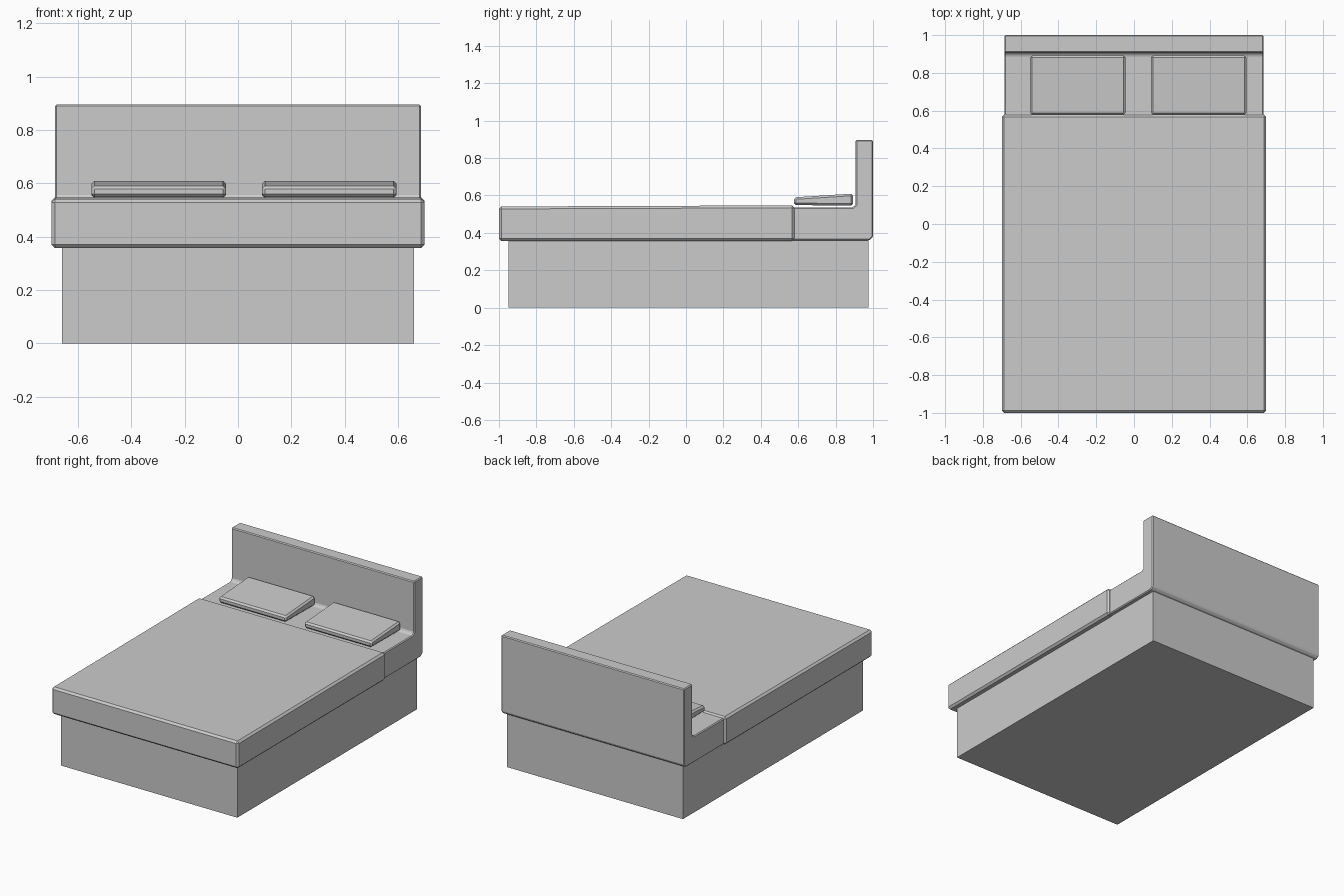
import bpy, bmesh

if "Cube" in bpy.data.objects:
    bpy.data.objects.remove(bpy.data.objects["Cube"])


def extruded(name, profile, x0, x1, bevel=0.0):
    """Extrude a (y, z) side profile along x, with flat chamfered edges."""
    bm = bmesh.new()
    face = bm.faces.new([bm.verts.new((x0, y, z)) for y, z in profile])
    ext = bmesh.ops.extrude_face_region(bm, geom=[face])
    moved = [g for g in ext["geom"] if isinstance(g, bmesh.types.BMVert)]
    bmesh.ops.translate(bm, verts=moved, vec=(x1 - x0, 0, 0))
    bmesh.ops.recalc_face_normals(bm, faces=bm.faces)
    mesh = bpy.data.meshes.new(name)
    bm.to_mesh(mesh)
    bm.free()
    obj = bpy.data.objects.new(name, mesh)
    bpy.context.collection.objects.link(obj)
    if bevel:
        mod = obj.modifiers.new("chamfer", "BEVEL")
        mod.width = bevel
        mod.segments = 1
        mod.limit_method = "ANGLE"
    return obj


# Solid bed base
extruded("base", [(-0.95, 0), (0.975, 0), (0.975, 0.362), (-0.95, 0.362)],
         -0.66, 0.66)

# Mattress end and headboard share one L-shaped side profile
extruded("mattress_headboard",
         [(0.565, 0.36), (0.98, 0.36), (1.0, 0.378), (1.0, 0.896),
          (0.907, 0.896), (0.907, 0.55), (0.893, 0.537), (0.565, 0.537)],
         -0.686, 0.686, 0.006)

# Blanket covering the lower part of the bed
extruded("blanket",
         [(-1.0, 0.357), (0.58, 0.357), (0.58, 0.547), (-1.0, 0.541)],
         -0.70, 0.70, 0.013)

# Two wedge-shaped pillows, slightly thicker towards the headboard
for side, x0 in (("left", -0.55), ("right", 0.09)):
    extruded("pillow_" + side,
             [(0.577, 0.549), (0.893, 0.545), (0.893, 0.61), (0.577, 0.59)],
             x0, x0 + 0.505, 0.011)
